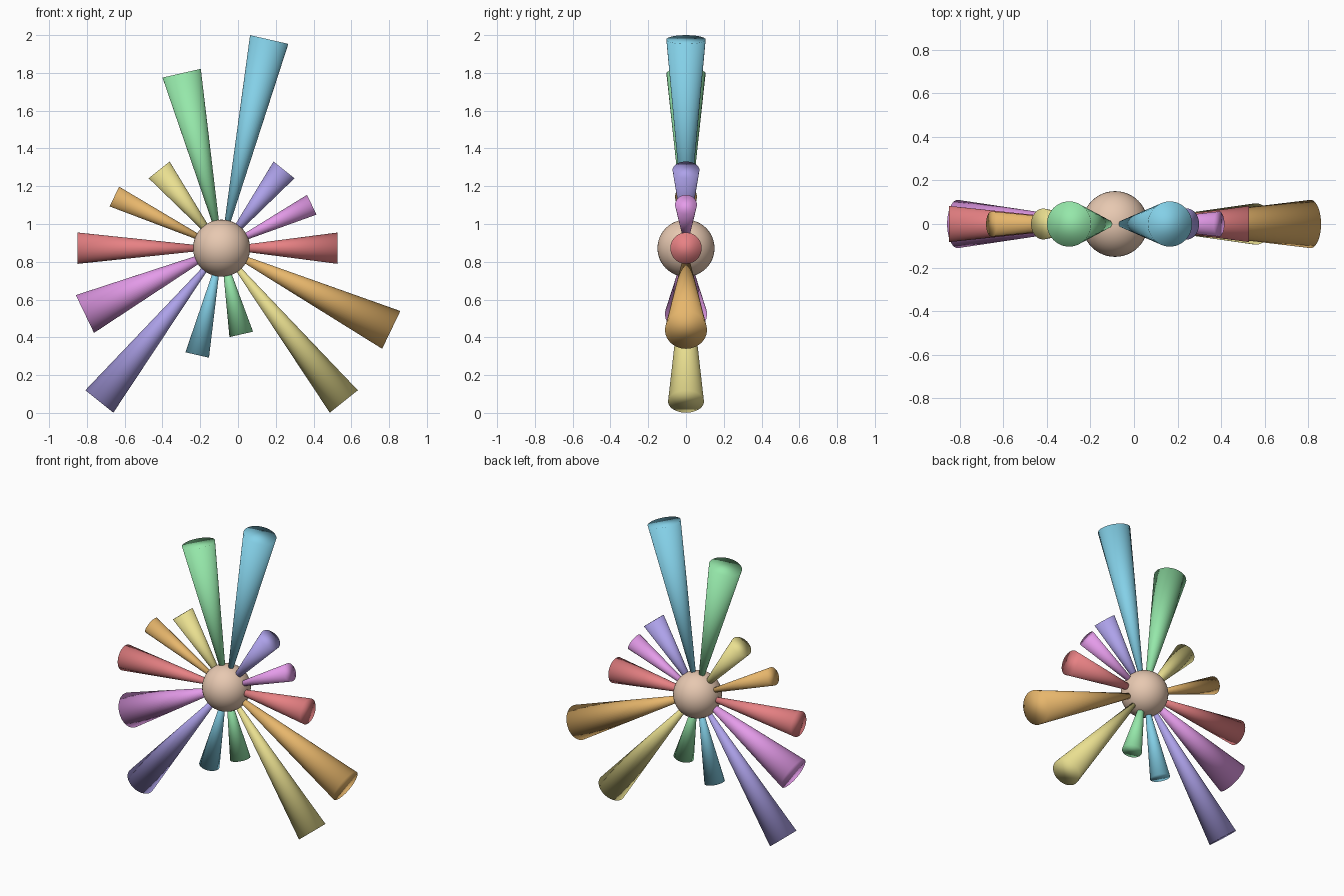
import bpy
from math import pi
from mathutils import Matrix, Vector

if "Cube" in bpy.data.objects:
    bpy.data.objects.remove(bpy.data.objects["Cube"])

CENTRE = Vector((-0.087, 0, 0.872))


def material(name, rgb):
    m = bpy.data.materials.new(name)
    m.diffuse_color = (*rgb, 1)
    m.use_nodes = True
    m.node_tree.nodes["Principled BSDF"].inputs["Base Color"].default_value = m.diffuse_color
    return m


def finish(name, mat):
    ob = bpy.context.object
    ob.name = name
    ob.data.materials.append(mat)
    bpy.ops.object.shade_smooth()
    return ob


# seven ray colours, repeated twice around the circle
colours = [material(n, c) for n, c in (
    ("red", (0.80, 0.22, 0.23)), ("pink", (0.78, 0.33, 0.82)),
    ("lavender", (0.42, 0.36, 0.82)), ("cyan", (0.23, 0.63, 0.80)),
    ("green", (0.30, 0.80, 0.40)), ("yellow", (0.82, 0.74, 0.28)),
    ("orange", (0.80, 0.47, 0.15)))]

# central ball
bpy.ops.mesh.primitive_uv_sphere_add(segments=48, ring_count=24, radius=0.151, location=CENTRE)
finish("hub", material("skin", (0.80, 0.58, 0.44)))

# (length, end radius) of each ray, anticlockwise from the right
rays = [(0.615, 0.083), (0.53, 0.058), (0.53, 0.071), (1.133, 0.104),
        (0.95, 0.104), (0.53, 0.071), (0.63, 0.058), (0.763, 0.083),
        (0.803, 0.111), (1.038, 0.095), (0.58, 0.064), (0.468, 0.064),
        (1.038, 0.095), (0.997, 0.111)]

# flared cones, pointed at the hub centre, with flat outer ends
for i, (length, radius) in enumerate(rays):
    bpy.ops.mesh.primitive_cone_add(vertices=48, radius1=0.003, radius2=radius, depth=length)
    ob = finish(f"ray_{i + 1}", colours[i % 7])
    angle = 2 * pi * i / len(rays)
    ob.matrix_world = (Matrix.Translation(CENTRE) @ Matrix.Rotation(pi / 2 - angle, 4, 'Y')
                       @ Matrix.Translation((0, 0, length / 2)))
